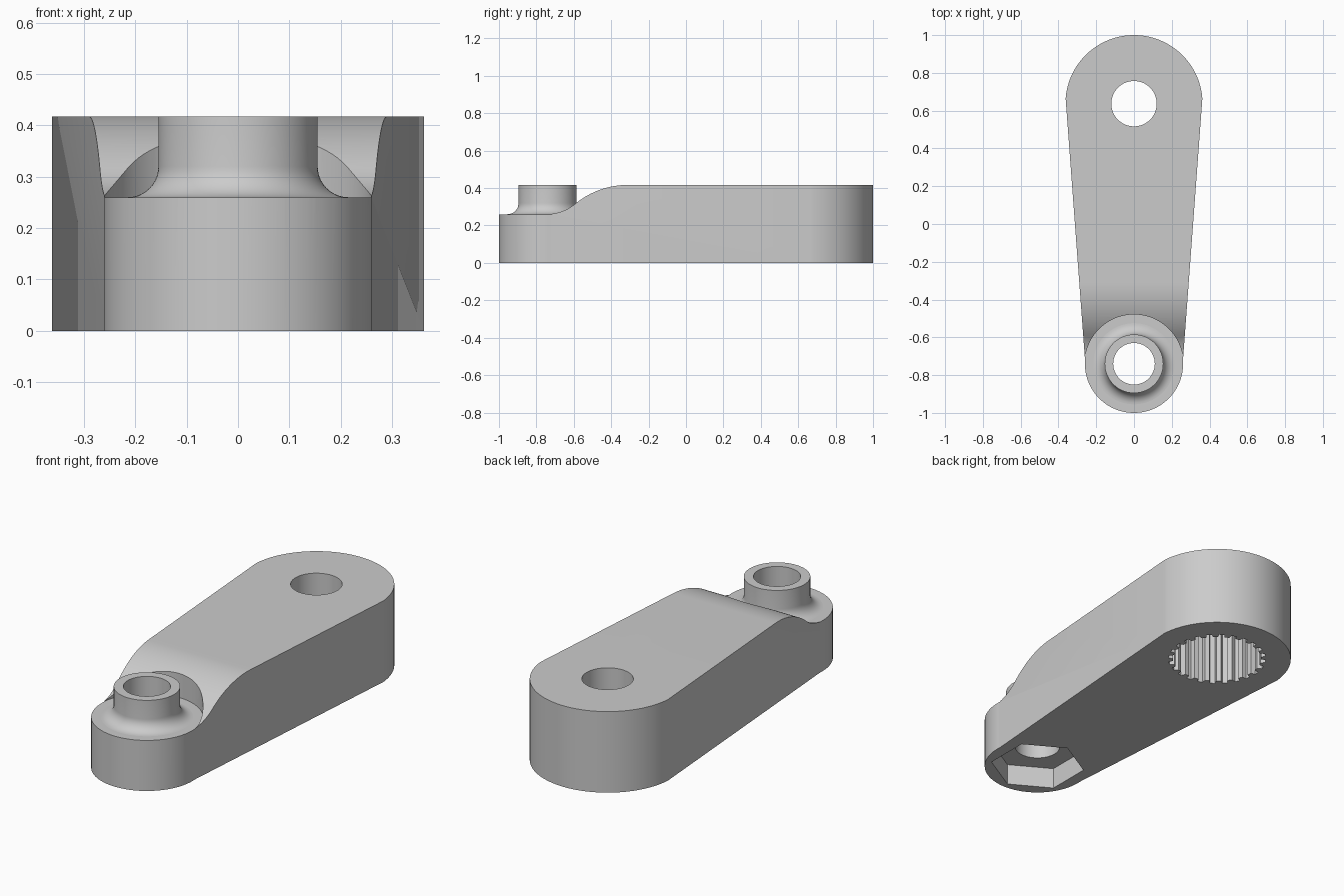
import bpy, bmesh, math
from math import sin, cos, pi, radians

if "Cube" in bpy.data.objects:
    bpy.data.objects.remove(bpy.data.objects["Cube"])

BIG_Y, BIG_R = 0.637, 0.363      # wide end
SMALL_Y, SMALL_R = -0.74, 0.26   # narrow end
TOP, STEP = 0.417, 0.26          # full height and low step height

grey = bpy.data.materials.new("grey metal")
grey.diffuse_color = (0.6, 0.6, 0.6, 1)
grey.use_nodes = True
grey.node_tree.nodes["Principled BSDF"].inputs["Base Color"].default_value = grey.diffuse_color


def finish(name, bm):
    bmesh.ops.recalc_face_normals(bm, faces=bm.faces)
    mesh = bpy.data.meshes.new(name)
    bm.to_mesh(mesh)
    bm.free()
    obj = bpy.data.objects.new(name, mesh)
    mesh.materials.append(grey)
    bpy.context.collection.objects.link(obj)
    return obj


def prism(name, pts, lo, hi, place=lambda a, b, h: (a, b, h)):
    """Extrude a 2D outline from lo to hi."""
    bm = bmesh.new()
    rings = [[bm.verts.new(place(a, b, h)) for a, b in pts] for h in (lo, hi)]
    n = len(pts)
    for i in range(n):
        j = (i + 1) % n
        bm.faces.new((rings[0][i], rings[0][j], rings[1][j], rings[1][i]))
    for r in rings:
        bm.faces.new(r)
    return finish(name, bm)


def arc(cy, r, a0, a1, n):
    return [(r * cos(a0 + (a1 - a0) * i / n), cy + r * sin(a0 + (a1 - a0) * i / n))
            for i in range(n + 1)]


def circle(cy, r, n=96, start=0):
    return arc(cy, r, start, start + 2 * pi, n)[:-1]


def cut(body, cutter):
    cutter.hide_render = True
    m = body.modifiers.new("cut", 'BOOLEAN')
    m.operation, m.solver, m.object = 'DIFFERENCE', 'EXACT', cutter
    bpy.context.view_layer.objects.active = body
    bpy.ops.object.modifier_apply(modifier=m.name)
    bpy.data.objects.remove(cutter)


# Tapered arm: two arcs joined by tangent lines
t = math.asin((BIG_R - SMALL_R) / (BIG_Y - SMALL_Y))
outline = arc(BIG_Y, BIG_R, t, pi - t, 64)
outline = [(x, y) for x, y in outline]
tail = arc(SMALL_Y, SMALL_R, pi - t, 2 * pi + t, 64)
# tangent points lean toward the wide end on both circles
body = prism("arm", outline[::1] + tail, 0, TOP)

# S-shaped slope from the low step up to the top
a, r1, r2, y0, y1 = radians(39.3), 0.25, 0.445, -0.75, -0.31
slope = [(-1.2, STEP)]
slope += [(y0 + r1 * sin(a * i / 14), STEP + r1 * (1 - cos(a * i / 14))) for i in range(15)]
slope += [(y1 - r2 * sin(a * i / 18), TOP - r2 * (1 - cos(a * i / 18))) for i in range(17, -1, -1)]
slope += [(y1, 0.6), (-1.2, 0.6)]
cut(body, prism("slope_cutter", slope, -0.6, 0.6, lambda y, z, h: (h, y, z)))

# Round recess around the boss, and the two through holes
cut(body, prism("recess_cutter", circle(SMALL_Y, SMALL_R + 0.001), STEP, 0.6))
cut(body, prism("pivot_hole_cutter", circle(BIG_Y, 0.12), -0.1, 0.6))
cut(body, prism("boss_hole_cutter", circle(SMALL_Y, 0.11), -0.1, 0.6))

# Hexagonal nut pocket under the narrow end
cut(body, prism("hex_cutter", circle(SMALL_Y, 0.23, 6, pi / 2), -0.1, 0.11))

# Toothed socket under the wide end
TEETH = 24
spline = []
for i in range(TEETH):
    for f, r in ((0, 0.217), (0.4, 0.217), (0.5, 0.24), (0.9, 0.24)):
        w = 2 * pi * (i + f) / TEETH
        spline.append((r * cos(w), BIG_Y + r * sin(w)))
cut(body, prism("spline_cutter", spline, -0.1, 0.3))

# Hollow boss with a fillet at its foot, made by revolving a profile
F = 0.06
profile = [(0.11, STEP), (0.11, TOP), (0.155, TOP)]
profile += [(0.155 + F - F * cos(pi / 2 * i / 10), STEP + F - F * sin(pi / 2 * i / 10))
            for i in range(11)]
bm = bmesh.new()
N = 96
rings = [[bm.verts.new((r * cos(2 * pi * k / N), SMALL_Y + r * sin(2 * pi * k / N), z))
          for k in range(N)] for r, z in profile]
for p, q in zip(rings, rings[1:]):
    for k in range(N):
        m = (k + 1) % N
        bm.faces.new((p[k], p[m], q[m], q[k]))
# outward winding: the inner bore faces the axis
mesh_faces = list(bm.faces)
boss = finish("boss", bm)

# Smooth shading with crisp edges
for obj in (body, boss):
    bpy.ops.object.select_all(action='DESELECT')
    obj.select_set(True)
    bpy.context.view_layer.objects.active = obj
    bpy.ops.object.shade_smooth_by_angle(angle=radians(25))
